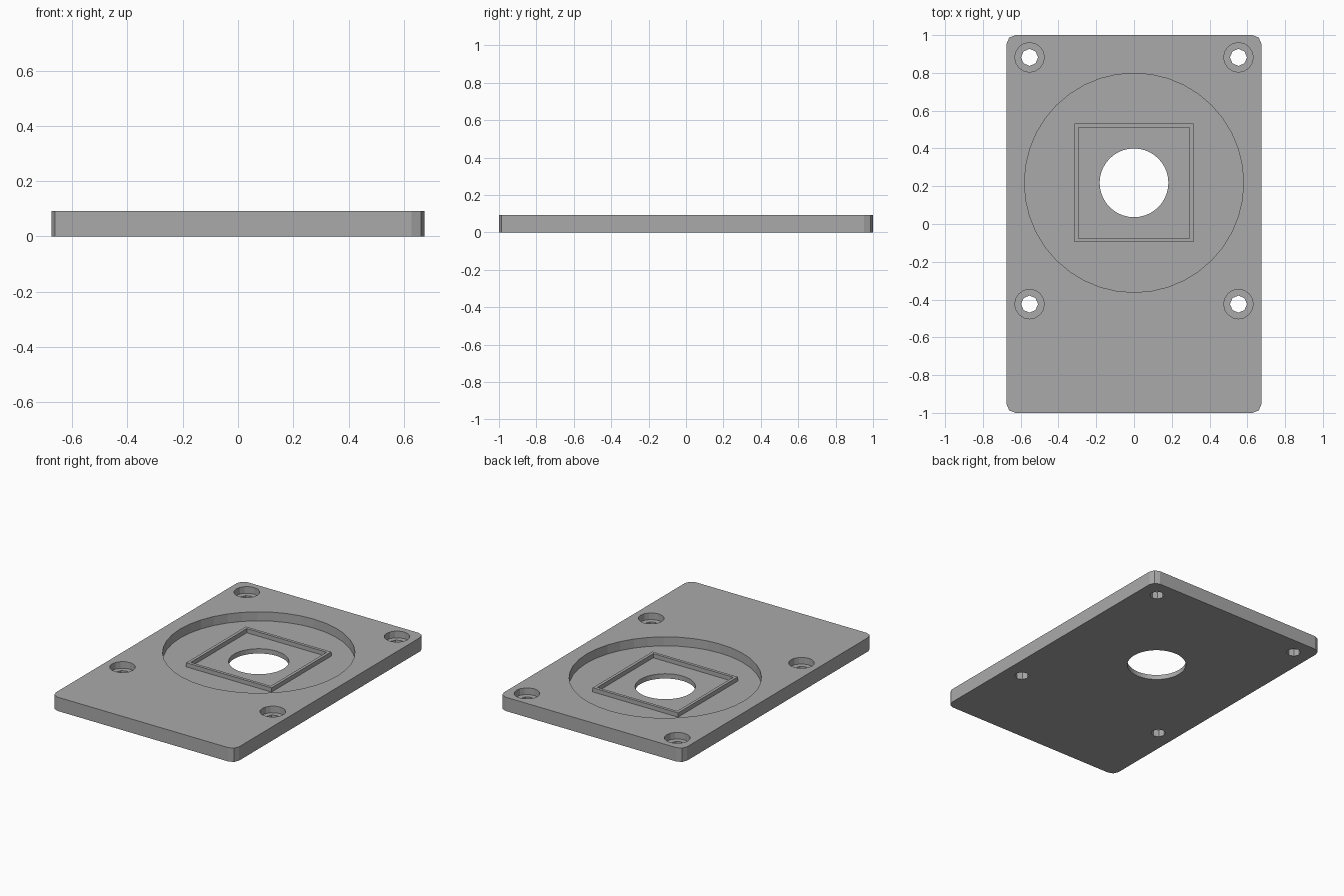
import bpy, bmesh, math

if "Cube" in bpy.data.objects:
    bpy.data.objects.remove(bpy.data.objects["Cube"])

WIDTH, LENGTH, HEIGHT = 1.35, 2.0, 0.092
CENTRE_Y = 0.218      # centre of the round recess
FLOOR = 0.032         # height of the recess floor
SCREW_FLOOR = 0.048   # height of the screw head seat

grey = bpy.data.materials.new("plate grey")
grey.use_nodes = True
colour = (0.4, 0.4, 0.4, 1)
grey.diffuse_color = colour
grey.node_tree.nodes["Principled BSDF"].inputs["Base Color"].default_value = colour


def make_object(name, bm):
    bmesh.ops.recalc_face_normals(bm, faces=bm.faces)
    mesh = bpy.data.meshes.new(name)
    bm.to_mesh(mesh)
    bm.free()
    mesh.materials.append(grey)
    obj = bpy.data.objects.new(name, mesh)
    bpy.context.collection.objects.link(obj)
    return obj


def box(name, width, length, y, bottom, top, corner=0):
    bm = bmesh.new()
    bmesh.ops.create_cube(bm, size=1)
    for v in bm.verts:
        v.co = (v.co.x * width, v.co.y * length + y, top if v.co.z > 0 else bottom)
    if corner:
        upright = [e for e in bm.edges if abs(e.verts[0].co.z - e.verts[1].co.z) > 0.01]
        bmesh.ops.bevel(bm, geom=upright, offset=corner, segments=2, profile=0.5,
                        affect='EDGES')
    return make_object(name, bm)


def cylinder(name, x, y, radius, bottom, top, sides):
    bm = bmesh.new()
    bmesh.ops.create_cone(bm, cap_ends=True, segments=sides, radius1=radius,
                          radius2=radius, depth=top - bottom)
    bmesh.ops.translate(bm, verts=bm.verts, vec=(x, y, (top + bottom) / 2))
    return make_object(name, bm)


def cut(target, cutter):
    cutter.hide_render = True
    mod = target.modifiers.new("cut", 'BOOLEAN')
    mod.operation = 'DIFFERENCE'
    mod.solver = 'EXACT'
    mod.object = cutter
    bpy.context.view_layer.objects.active = target
    bpy.ops.object.modifier_apply(modifier=mod.name)
    bpy.data.objects.remove(cutter)


# Base plate with rounded corners, round recess and centre hole
plate = box("base_plate", WIDTH, LENGTH, 0, 0, HEIGHT, corner=0.047)
cut(plate, cylinder("recess_cutter", 0, CENTRE_Y, 0.58, FLOOR, 0.2, 40))
cut(plate, cylinder("centre_hole_cutter", 0, CENTRE_Y, 0.182, -0.1, 0.2, 40))

# Counterbored screw holes
for x in (-0.553, 0.553):
    for y in (-0.424, 0.882):
        cut(plate, cylinder("screw_head_cutter", x, y, 0.078, SCREW_FLOOR, 0.2, 16))
        cut(plate, cylinder("screw_hole_cutter", x, y, 0.045, -0.1, 0.2, 8))

# Raised square rim on the recess floor
rim = box("square_rim", 0.628, 0.628, CENTRE_Y, FLOOR, 0.06)
cut(rim, box("rim_cutter", 0.588, 0.588, CENTRE_Y, -0.1, 0.2))
